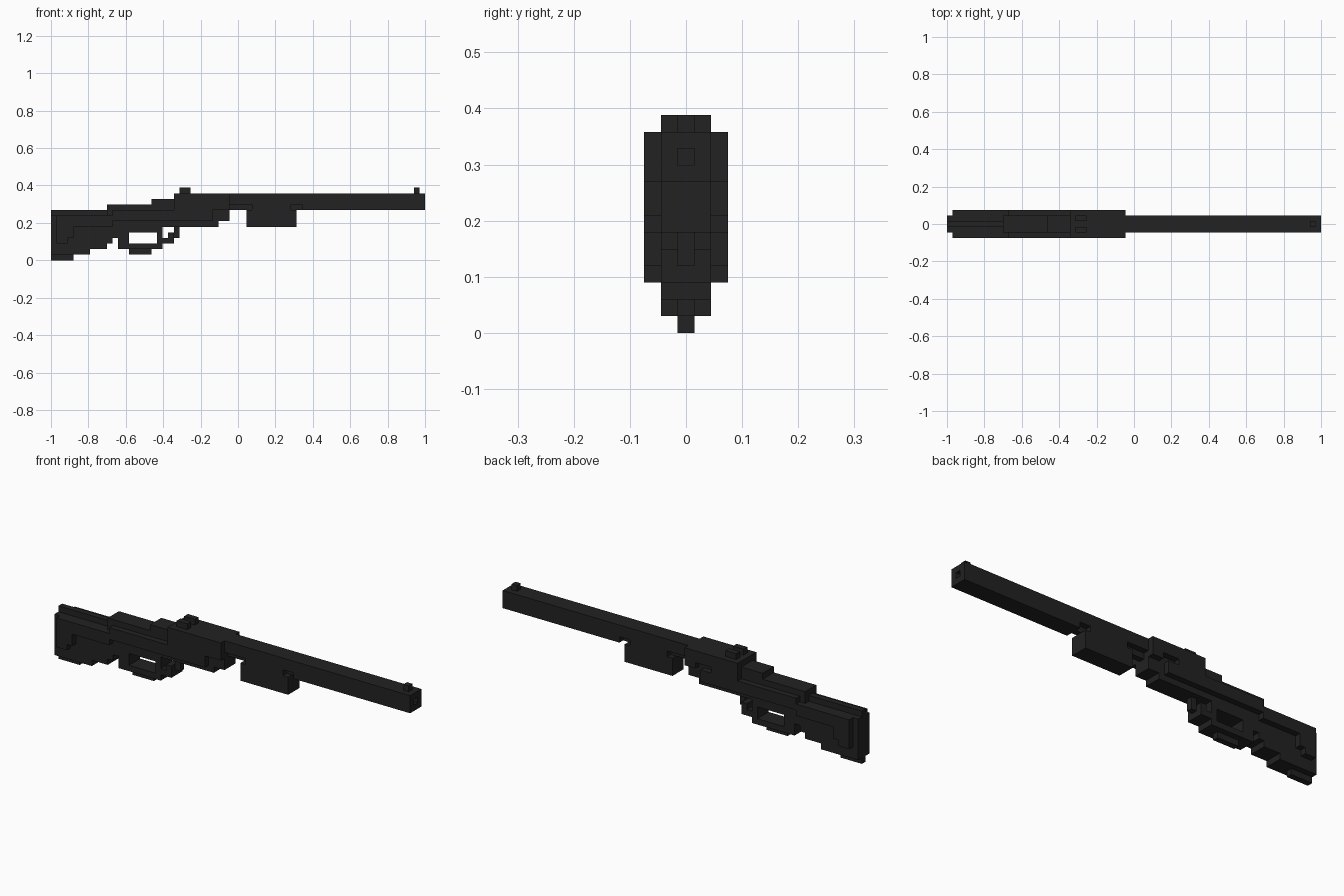
import bpy
import bmesh
from mathutils import Matrix, Vector

cube = bpy.data.objects.get("Cube")
if cube:
    bpy.data.objects.remove(cube, do_unlink=True)

U = 2 / 67  # size of one block

metal = bpy.data.materials.new("near_black")
metal.use_nodes = True
COLOR = (0.016, 0.016, 0.016, 1)
metal.diffuse_color = COLOR
metal.node_tree.nodes["Principled BSDF"].inputs["Base Color"].default_value = COLOR


def part(name, boxes):
    """Blocky part. Each box is (x0, x1, y0, y1, z0, z1) in block units."""
    bm = bmesh.new()
    for x0, x1, y0, y1, z0, z1 in boxes:
        centre = Vector(((x0 + x1) / 2 * U - 1, (y0 + y1) / 2 * U, (z0 + z1) / 2 * U))
        size = Matrix.Diagonal(((x1 - x0) * U, (y1 - y0) * U, (z1 - z0) * U, 1))
        bmesh.ops.create_cube(bm, size=1, matrix=Matrix.Translation(centre) @ size)
    mesh = bpy.data.meshes.new(name)
    bm.to_mesh(mesh)
    bm.free()
    mesh.materials.append(metal)
    obj = bpy.data.objects.new(name, mesh)
    bpy.context.collection.objects.link(obj)
    return obj


def mid(x0, x1, z0, z1, width):
    """Box centred on y = 0."""
    return (x0, x1, -width / 2, width / 2, z0, z1)


def pair(x0, x1, z0, z1, inner, outer):
    """Two boxes mirrored across y = 0."""
    return [(x0, x1, inner, outer, z0, z1), (x0, x1, -outer, -inner, z0, z1)]


# Stock: stepped core, top ridge and side cheeks
part("stock_core", [
    mid(0, 4, 0, 1, 1), mid(0, 7, 1, 2, 3), mid(0, 10, 2, 3, 3),
    mid(0, 11, 3, 4, 3), mid(0, 12, 4, 6, 3), mid(0, 11, 6, 8, 3)])
part("stock_ridge", [mid(0, 10, 8, 9, 1)])
part("stock_cheeks",
     pair(1, 3, 3, 4, 1.5, 2.5) + pair(1, 4, 4, 6, 1.5, 2.5) + pair(1, 11, 6, 8, 1.5, 2.5))

# Receiver: core and stepped top
part("receiver_core", [
    mid(12, 20, 5, 6, 3), mid(11, 30, 6, 7, 3), mid(11, 32, 7, 9, 3),
    mid(10, 18, 8, 10, 3), mid(18, 22, 9, 11, 3), mid(22, 32, 9, 12, 3)])

# Receiver side plates; the left one has an opening
part("receiver_plates",
     pair(11, 22, 7, 9, 1.5, 2.5) + pair(22, 29, 7, 9, 1.5, 2.5) + pair(22, 32, 10, 12, 1.5, 2.5)
     + [(22, 32, -2.5, -1.5, 9, 10), (22, 27, 1.5, 2.5, 9, 10), (30, 32, 1.5, 2.5, 9, 10)])

# Trigger guard and the stepped catch in front of it
part("trigger_guard", [
    mid(12, 14, 2, 5, 3), mid(14, 18, 1, 2, 1), mid(14, 20, 2, 3, 3),
    mid(19, 20, 3, 6, 3)])
part("guard_front_catch", [
    mid(20, 22, 3, 4, 3), mid(21, 22, 4, 5, 3), mid(22, 23, 4, 6, 1)])

# Barrel: solid centre, side walls with low notches, bored muzzle
part("barrel_core", [mid(32, 66, 9, 12, 1), mid(66, 67, 9, 10, 1), mid(66, 67, 11, 12, 1)])
part("barrel_walls",
     pair(32, 67, 10, 12, 0.5, 1.5) + pair(36, 43, 9, 10, 0.5, 1.5)
     + pair(45, 67, 9, 10, 0.5, 1.5))

# Magazine
part("magazine", [mid(35, 44, 6, 9, 3)])

# Sights
part("rear_sight", pair(23, 25, 12, 13, 0.5, 1.5))
part("front_sight", [mid(65, 66, 12, 13, 1)])
